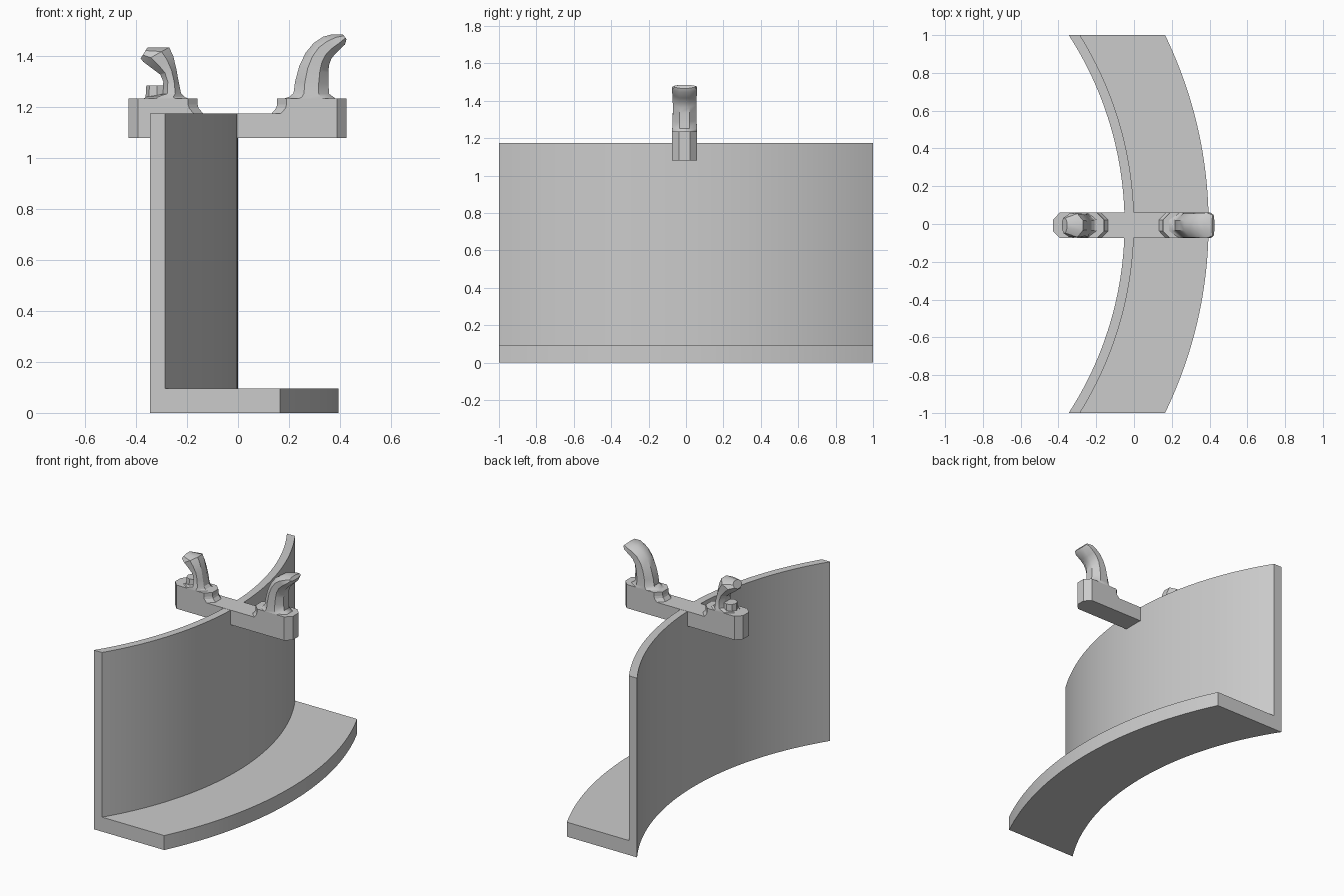
import bpy, bmesh, math
from mathutils import Vector

if "Cube" in bpy.data.objects:
    bpy.data.objects.remove(bpy.data.objects["Cube"])

grey = bpy.data.materials.new("light grey")
grey.diffuse_color = (0.6, 0.6, 0.6, 1)
grey.use_nodes = True
grey.node_tree.nodes["Principled BSDF"].inputs["Base Color"].default_value = grey.diffuse_color
YC = -0.0075          # centre line of the bracket
HW = 0.0675           # half width of the bracket


def finish(bm, name, angle=None):
    bmesh.ops.recalc_face_normals(bm, faces=bm.faces)
    me = bpy.data.meshes.new(name)
    bm.to_mesh(me)
    bm.free()
    me.materials.append(grey)
    ob = bpy.data.objects.new(name, me)
    bpy.context.collection.objects.link(ob)
    if angle:
        bpy.ops.object.select_all(action='DESELECT')
        ob.select_set(True)
        bpy.context.view_layer.objects.active = ob
        bpy.ops.object.shade_smooth_by_angle(angle=math.radians(angle))
    return ob


def loft(name, rings, angle=None):
    """Skin equal-sized rings of points and cap both ends."""
    bm = bmesh.new()
    rows = [[bm.verts.new(p) for p in r] for r in rings]
    n = len(rows[0])
    for a, b in zip(rows, rows[1:]):
        for i in range(n):
            j = (i + 1) % n
            bm.faces.new((a[i], a[j], b[j], b[i]))
    bm.faces.new(rows[0][::-1])
    bm.faces.new(rows[-1])
    return finish(bm, name, angle)


# Curved wall with a floor ledge: an L section swept on concentric arcs, ends cut flat
CX, SEG = -1.89, 48
section = [(1.84, 0), (2.285, 0), (2.285, 0.095), (1.89, 0.095), (1.89, 1.175), (1.84, 1.175)]


def station(t):
    ring = []
    for r, z in section:
        a = math.asin(1 / r) * t
        ring.append((CX + r * math.cos(a), r * math.sin(a), z))
    return ring


loft("curved_wall_and_ledge", [station(2 * i / SEG - 1) for i in range(SEG + 1)], 30)


# Bracket: flat bar with raised end blocks whose corners are chamfered
def plan(x0, x1, c0, c1, z):
    y0, y1, k = YC - HW, YC + HW, 0.038
    pts = [(x0 + c0, y0), (x1 - c1, y0), (x1, y0 + k), (x1, y1 - k),
           (x1 - c1, y1), (x0 + c0, y1), (x0, y1 - k), (x0, y0 + k)]
    return [(x, y, z) for x, y in pts]


loft("bracket_bar", [plan(-0.43, 0.425, 0.037, 0.037, z) for z in (1.08, 1.176)])
for side, label in ((-1, "left"), (1, "right")):
    rings = []
    for inner, z in ((0.135, 1.176), (0.142, 1.184), (0.152, 1.196), (0.156, 1.21), (0.156, 1.235)):
        r = plan(inner, 0.4275, 0.037, 0.037, z)
        rings.append([(x * side - 0.0025, y, z) for x, y, z in r])
    loft(label + "_end_block", rings)


# Hooks: octagonal tubes lofted along a bent path given as lower/left and upper/right edges
def hook(name, stations, sides=8, angle=40):
    rings = []
    for x0, z0, x1, z1, w in stations:
        a, b = Vector((x0, YC, z0)), Vector((x1, YC, z1))
        mid, half = (a + b) / 2, (b - a) / 2
        grow = 1 / math.cos(math.pi / sides)
        ring = []
        for i in range(sides):
            t = 2 * math.pi * (i + 0.5) / sides
            ring.append(mid + half * math.cos(t) * grow + Vector((0, w * math.sin(t) * grow, 0)))
        rings.append(ring)
    return loft(name, rings, angle)


hook("right_hook", [
    (0.175, 1.232, 0.385, 1.232, 0.0675),
    (0.20, 1.24, 0.375, 1.24, 0.0675),
    (0.218, 1.255, 0.358, 1.252, 0.066),
    (0.224, 1.30, 0.355, 1.29, 0.064),
    (0.24, 1.36, 0.355, 1.335, 0.063),
    (0.265, 1.413, 0.357, 1.365, 0.063),
    (0.297, 1.452, 0.367, 1.392, 0.064),
    (0.335, 1.477, 0.387, 1.415, 0.0655),
    (0.370, 1.486, 0.420, 1.446, 0.0675),
    (0.412, 1.486, 0.426, 1.467, 0.055)])

hook("left_hook", [
    (-0.375, 1.232, -0.19, 1.232, 0.0675),
    (-0.36, 1.24, -0.21, 1.24, 0.0675),
    (-0.30, 1.252, -0.224, 1.255, 0.062),
    (-0.293, 1.30, -0.233, 1.30, 0.058),
    (-0.305, 1.328, -0.242, 1.35, 0.056),
    (-0.338, 1.353, -0.254, 1.40, 0.06),
    (-0.372, 1.378, -0.27, 1.435, 0.0625),
    (-0.382, 1.392, -0.355, 1.435, 0.04)], angle=25)

# Small step at the foot of the left hook
bm = bmesh.new()
bmesh.ops.create_cone(bm, cap_ends=True, segments=8, radius1=0.045, radius2=0.042, depth=0.05)
bmesh.ops.translate(bm, vec=(-0.318, YC, 1.26), verts=bm.verts)
finish(bm, "left_hook_step")
